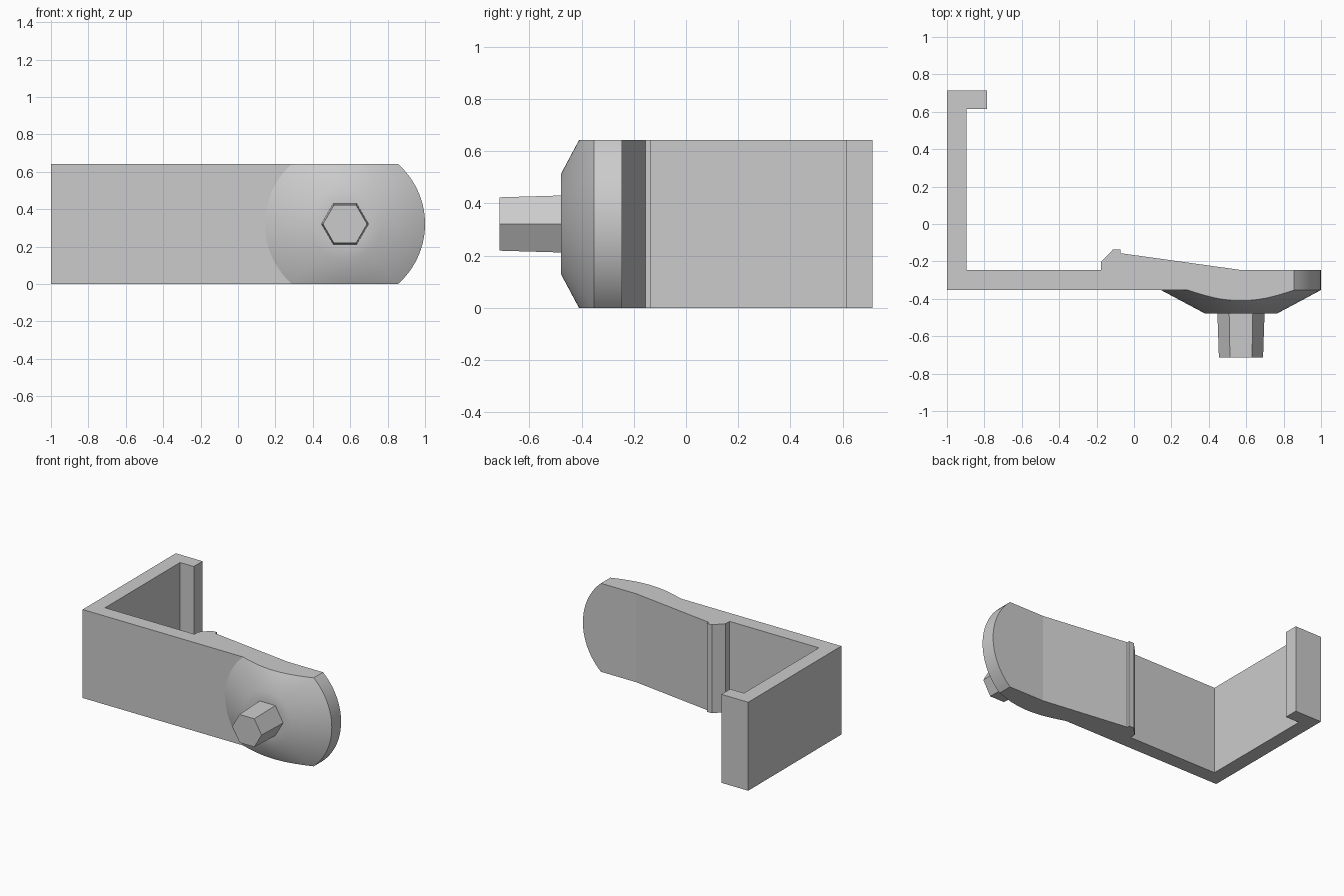
import bpy, bmesh, math
from mathutils import Vector

cube = bpy.data.objects.get("Cube")
if cube:
    bpy.data.objects.remove(cube, do_unlink=True)

HEIGHT = 0.642
MID = HEIGHT / 2
FRONT, BACK = -0.353, -0.246      # faces of the long arm
FACE, TIP = -0.479, -0.715        # front of the dome and of the peg
CX, RADIUS = 0.572, 0.428         # centre and radius of the round end

GREY = (0.6, 0.6, 0.6, 1)
grey = bpy.data.materials.new("plain grey")
grey.use_nodes = True
grey.diffuse_color = GREY
grey.node_tree.nodes["Principled BSDF"].inputs["Base Color"].default_value = GREY


def finish(bm, name, smooth=False):
    bmesh.ops.recalc_face_normals(bm, faces=bm.faces)
    mesh = bpy.data.meshes.new(name)
    bm.to_mesh(mesh)
    bm.free()
    mesh.materials.append(grey)
    obj = bpy.data.objects.new(name, mesh)
    bpy.context.collection.objects.link(obj)
    if smooth:
        bpy.ops.object.select_all(action='DESELECT')
        obj.select_set(True)
        bpy.context.view_layer.objects.active = obj
        bpy.ops.object.shade_smooth_by_angle(angle=math.radians(30))
    return obj


def lathe(rings, sides):
    """Closed solid around the y axis through the round end's centre."""
    bm = bmesh.new()
    loops = []
    for r, y in rings:
        angles = [math.tau * i / sides for i in range(sides)]
        loops.append([bm.verts.new((CX + r * math.cos(a), y, MID + r * math.sin(a)))
                      for a in angles])
    for a, b in zip(loops, loops[1:]):
        for i in range(sides):
            j = (i + 1) % sides
            bm.faces.new((a[i], a[j], b[j], b[i]))
    bm.faces.new(loops[0])
    bm.faces.new(loops[-1])
    return bm


def trim(bm, point, normal):
    """Cut away everything on the normal's side and close the cut."""
    geom = bm.verts[:] + bm.edges[:] + bm.faces[:]
    bmesh.ops.bisect_plane(bm, geom=geom, dist=1e-5, plane_co=Vector(point),
                           plane_no=Vector(normal), clear_outer=True)
    bmesh.ops.holes_fill(bm, edges=[e for e in bm.edges if e.is_boundary], sides=0)


def trim_height(bm):
    trim(bm, (0, 0, HEIGHT), (0, 0, 1))
    trim(bm, (0, 0, 0), (0, 0, -1))


# Hooked bracket with a catch and a sloping ramp, extruded upwards
profile = [(-1, FRONT), (CX, FRONT), (CX, BACK), (-0.073, -0.156),
           (-0.073, -0.136), (-0.112, -0.136), (-0.177, -0.202), (-0.177, BACK),
           (-0.895, BACK), (-0.895, 0.614), (-0.785, 0.614), (-0.785, 0.715),
           (-1, 0.715)]
bm = bmesh.new()
base = bm.faces.new([bm.verts.new((x, y, 0)) for x, y in profile])
out = bmesh.ops.extrude_face_region(bm, geom=[base])
top = [v for v in out["geom"] if isinstance(v, bmesh.types.BMVert)]
bmesh.ops.translate(bm, verts=top, vec=(0, 0, HEIGHT))
finish(bm, "hooked_bracket")

# Rounded end of the arm
bm = lathe([(RADIUS, BACK), (RADIUS, FRONT)], 96)
trim_height(bm)
trim(bm, (CX, 0, 0), (-1, 0, 0))
finish(bm, "rounded_end", smooth=True)

# Shallow conical boss on the front
bm = lathe([(RADIUS, FRONT), (0.192, FACE), (0.108, FACE)], 96)
trim_height(bm)
finish(bm, "conical_boss", smooth=True)

# Tapered six-sided peg
finish(lathe([(0.126, FACE), (0.118, TIP)], 6), "hexagonal_peg")
